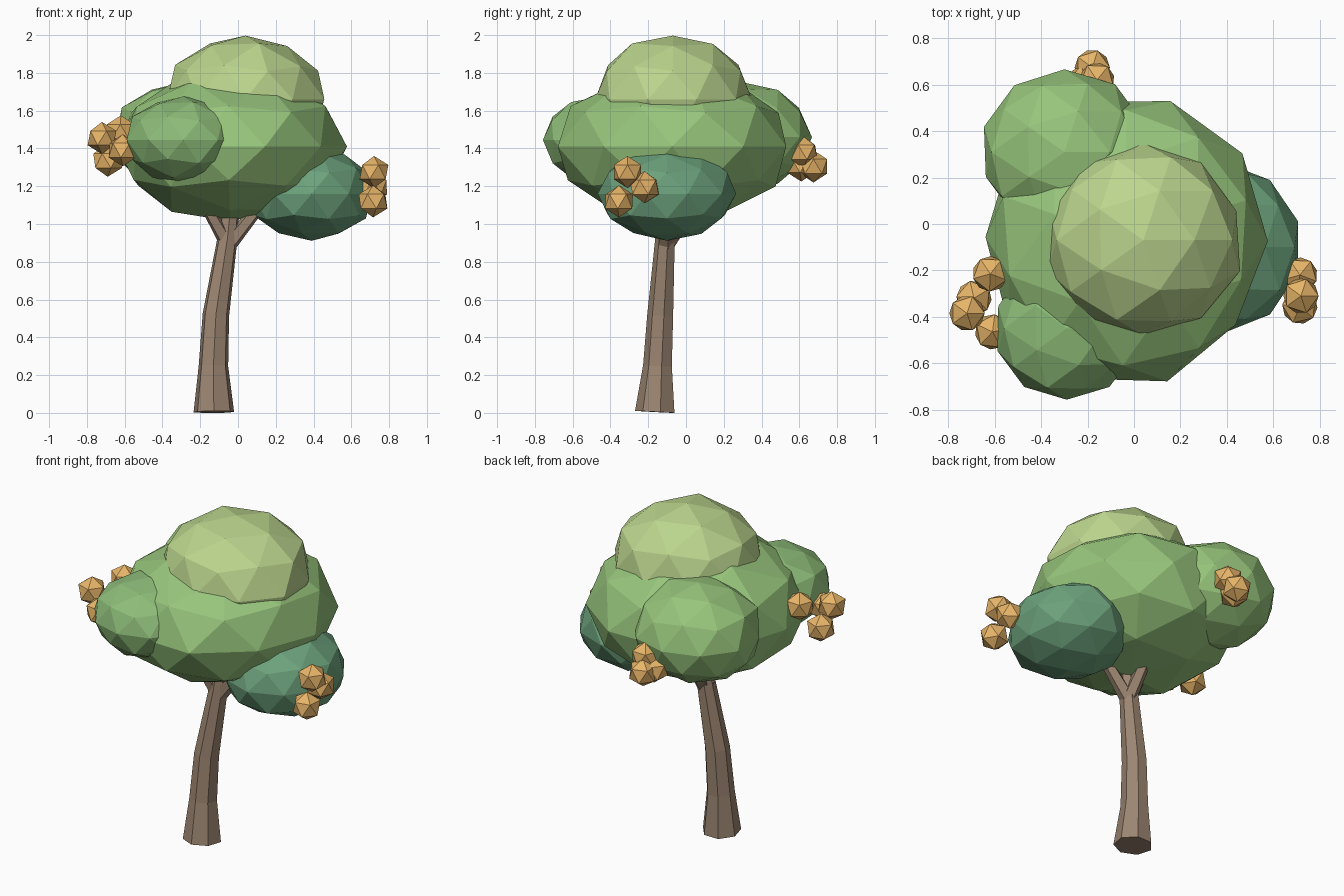
import bpy, bmesh, math, random
from mathutils import Vector

if "Cube" in bpy.data.objects:
    bpy.data.objects.remove(bpy.data.objects["Cube"])

random.seed(4)


def material(name, rgb):
    m = bpy.data.materials.new(name)
    m.diffuse_color = (*rgb, 1)
    m.use_nodes = True
    m.node_tree.nodes["Principled BSDF"].inputs["Base Color"].default_value = m.diffuse_color
    return m


BARK = material("bark", (0.33, 0.235, 0.165))
LEAF = material("leaf", (0.31, 0.56, 0.20))
LEAF_MID = material("leaf_mid", (0.27, 0.51, 0.19))
LEAF_DARK = material("leaf_dark", (0.15, 0.36, 0.20))
LEAF_LIGHT = material("leaf_light", (0.50, 0.67, 0.27))
FRUIT = material("fruit", (0.80, 0.46, 0.14))


def add_object(name, bm, mat):
    bmesh.ops.recalc_face_normals(bm, faces=bm.faces)
    me = bpy.data.meshes.new(name)
    bm.to_mesh(me)
    bm.free()
    me.materials.append(mat)
    ob = bpy.data.objects.new(name, me)
    bpy.context.collection.objects.link(ob)
    return ob


def blob(name, centre, radii, mat, subdiv=2, jitter=0.025, turn=0.0):
    """Faceted, slightly uneven ellipsoid."""
    bm = bmesh.new()
    bmesh.ops.create_icosphere(bm, subdivisions=subdiv, radius=1)
    c, s = math.cos(turn), math.sin(turn)
    for v in bm.verts:
        p = v.co * (1 + random.uniform(-jitter, jitter))
        p = (p.x * c - p.y * s, p.x * s + p.y * c, p.z)
        v.co = [centre[i] + p[i] * radii[i] for i in range(3)]
    return add_object(name, bm, mat)


def limb(name, path, sides, mat):
    """Tapered tube through (x, y, z, radius) points."""
    bm = bmesh.new()
    pts = [Vector(p[:3]) for p in path]
    rings = []
    for i, p in enumerate(pts):
        d = pts[min(i + 1, len(pts) - 1)] - pts[max(i - 1, 0)]
        q = Vector((0, 0, 1)).rotation_difference(d.normalized())
        ring = []
        for k in range(sides):
            a = 2 * math.pi * (k + 0.25) / sides
            off = Vector((math.cos(a), math.sin(a), 0)) * path[i][3]
            ring.append(bm.verts.new(p + q @ off))
        rings.append(ring)
    for a, b in zip(rings, rings[1:]):
        for k in range(sides):
            j = (k + 1) % sides
            bm.faces.new((a[k], a[j], b[j], b[k]))
    bm.faces.new(rings[0][::-1])
    bm.faces.new(rings[-1])
    return add_object(name, bm, mat)


# Leaning trunk and the short forks under the canopy
limb("trunk", [(-0.128, -0.16, 0.005, 0.11), (-0.13, -0.147, 0.25, 0.08),
               (-0.117, -0.133, 0.52, 0.072), (-0.055, -0.108, 0.93, 0.054),
               (-0.04, -0.10, 1.08, 0.048)], 7, BARK)
fork = (-0.05, -0.108, 0.89, 0.045)
for i, tip in enumerate([(-0.20, -0.16, 1.15, 0.03), (0.16, -0.12, 1.15, 0.03),
                         (-0.06, 0.10, 1.18, 0.03)]):
    limb(f"branch_{i + 1}", [fork, tip], 5, BARK)

# Foliage masses
blob("canopy_main", (-0.04, -0.065, 1.41), (0.61, 0.63, 0.40), LEAF, turn=0.3)
blob("canopy_top", (0.04, -0.07, 1.66), (0.43, 0.42, 0.34), LEAF_LIGHT)
blob("canopy_right", (0.39, -0.10, 1.16), (0.34, 0.365, 0.25), LEAF_DARK)
blob("canopy_front_left", (-0.29, -0.45, 1.445), (0.31, 0.31, 0.23), LEAF_MID)
blob("canopy_back_left", (-0.30, 0.31, 1.46), (0.365, 0.355, 0.295), LEAF)

# Fruit clusters: left, right and back
clusters = {
    "left": [(-0.72, -0.385, 1.455), (-0.62, -0.215, 1.49),
             (-0.69, -0.32, 1.335), (-0.61, -0.465, 1.39)],
    "right": [(0.72, -0.31, 1.275), (0.715, -0.22, 1.195), (0.715, -0.355, 1.12)],
    "back": [(-0.18, 0.675, 1.305), (-0.16, 0.62, 1.38), (-0.21, 0.61, 1.31)],
}
for side, centres in clusters.items():
    for i, c in enumerate(centres):
        blob(f"fruit_{side}_{i + 1}", c, (0.085,) * 3, FRUIT, 1, 0.0, i * 0.9)
